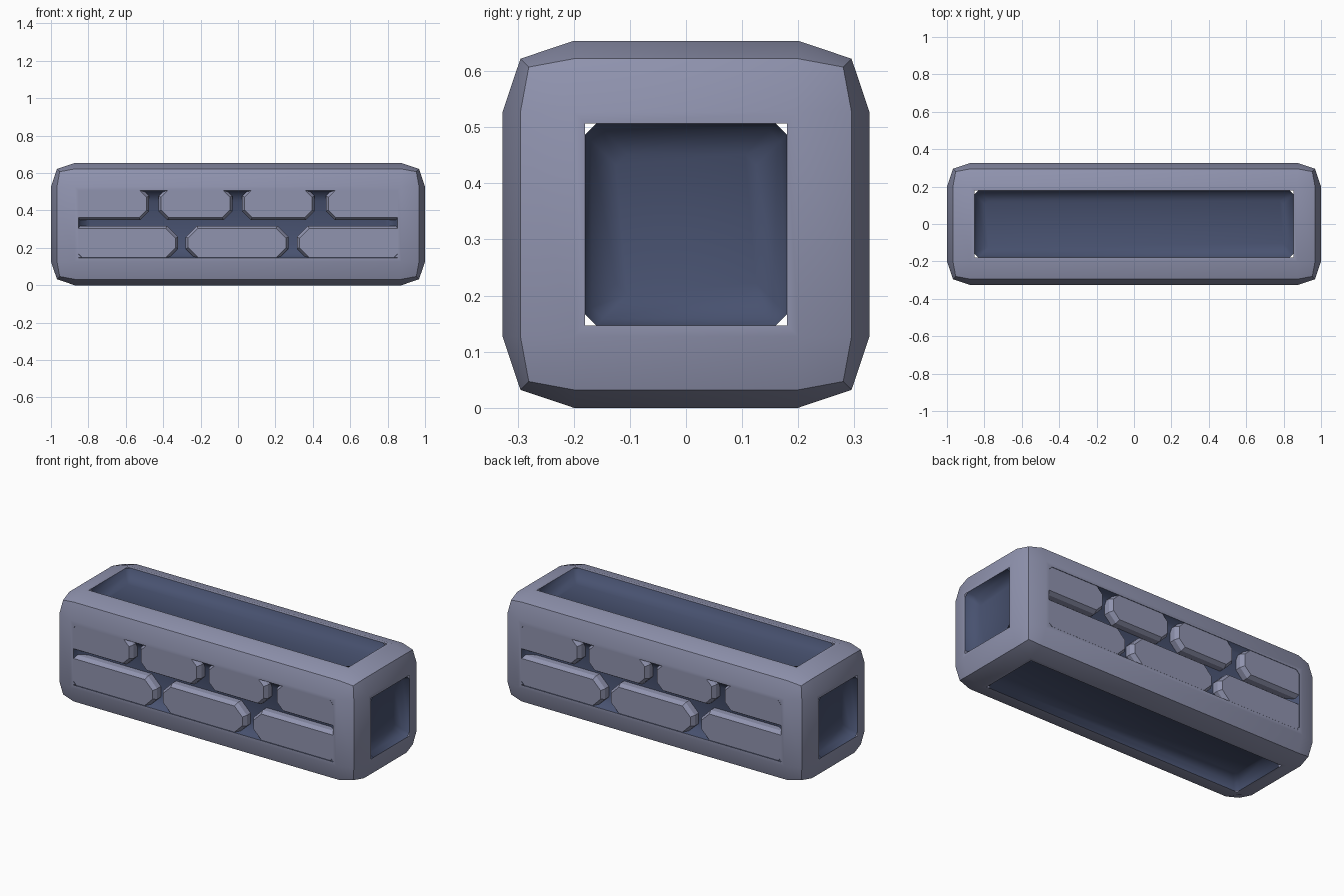
import bpy, bmesh, math
from mathutils import Matrix, Vector

cube = bpy.data.objects.get("Cube")
if cube:
    bpy.data.objects.remove(cube, do_unlink=True)

HALF = 0.327                      # half height and half depth of the block
CENTRE = Vector((0, 0, HALF))
OPEN_X, OPEN = 0.853, 0.18        # half sizes of the openings
DEPTH = 0.06                      # depth of the recesses


def material(name, rgb):
    m = bpy.data.materials.new(name)
    m.use_nodes = True
    m.diffuse_color = (*rgb, 1)
    m.node_tree.nodes["Principled BSDF"].inputs["Base Color"].default_value = (*rgb, 1)
    return m


STONE = material("pale grey stone", (0.28, 0.295, 0.43))
MORTAR = material("dark blue mortar", (0.064, 0.083, 0.16))


def finish(bm, name, mat, smooth):
    mesh = bpy.data.meshes.new(name)
    bm.to_mesh(mesh)
    bm.free()
    mesh.materials.append(mat)
    ob = bpy.data.objects.new(name, mesh)
    bpy.context.collection.objects.link(ob)
    if smooth:
        bpy.ops.object.select_all(action='DESELECT')
        ob.select_set(True)
        bpy.context.view_layer.objects.active = ob
        bpy.ops.object.shade_smooth_by_angle(angle=math.radians(smooth))


# Frame: rounded block with an opening cut in each side
bm = bmesh.new()
bmesh.ops.create_cube(bm, size=2, matrix=Matrix.Translation(CENTRE) @ Matrix.Diagonal((1, HALF, HALF, 1)))
bmesh.ops.bevel(bm, geom=bm.edges[:], offset=0.127, segments=2, profile=0.56, affect='EDGES')
sides = [f for f in bm.faces if max(abs(c) for c in f.normal) > 0.999]
bmesh.ops.inset_individual(bm, faces=sides, thickness=0.02, depth=0, use_even_offset=True)
bmesh.ops.delete(bm, geom=sides, context='FACES')
finish(bm, "frame", STONE, 30)


def chamfered_rect(u0, u1, v0, v1, left, right):
    """Rectangle outline whose left and right corners can be cut off."""
    pts = []
    for u, v, du, dv, cut in ((u0, v0, 1, 1, left), (u1, v0, -1, 1, right),
                              (u1, v1, -1, -1, right), (u0, v1, 1, -1, left)):
        if not cut:
            pts.append((u, v))
            continue
        pair = [(u, v + dv * cut), (u + du * cut, v)]
        pts += pair if du == dv else pair[::-1]
    return pts


# Recessed trays behind the six openings, rounded where wall meets floor
def tray(name, half_u, reach, turn):
    bm = bmesh.new()
    loops = []
    for inset, depth in ((0, 0), (0.012, 0.6), (0.055, 1)):
        u, v = half_u - inset, OPEN - inset
        outline = chamfered_rect(-u, u, -v, v, 0.02, 0.02)
        loops.append([bm.verts.new((a, b, reach - depth * DEPTH)) for a, b in outline])
    for outer, inner in zip(loops, loops[1:]):
        for i in range(len(outer)):
            j = (i + 1) % len(outer)
            bm.faces.new((outer[i], outer[j], inner[j], inner[i]))
    bm.faces.new(loops[-1])
    bmesh.ops.transform(bm, matrix=Matrix.Translation(CENTRE) @ turn, verts=bm.verts)
    finish(bm, name, MORTAR, 60)


for k, side in enumerate(("top", "front", "bottom", "back")):
    tray(side + "_recess", OPEN_X, HALF, Matrix.Rotation(k * math.pi / 2, 4, 'X'))
for side, sign in (("left", 1), ("right", -1)):
    tray(side + "_recess", OPEN, 1, Matrix.Rotation(sign * math.pi / 2, 4, 'Y'))


# Bricks: cut-corner slabs with a bevelled face, on the front and the back
def brick(name, x0, x1, z0, z1, cut, turn):
    left = cut if x0 > -OPEN_X else 0
    right = cut if x1 < OPEN_X else 0
    bm = bmesh.new()
    outline = chamfered_rect(x0, x1, z0, z1, left, right)
    face = bm.faces.new([bm.verts.new((x, DEPTH - HALF, z)) for x, z in outline])
    out = bmesh.ops.extrude_face_region(bm, geom=[face])["geom"]
    moved = [g for g in out if isinstance(g, bmesh.types.BMVert)]
    front = [g for g in out if isinstance(g, bmesh.types.BMFace)]
    bmesh.ops.translate(bm, verts=moved, vec=(0, 0.025 - DEPTH, 0))
    bmesh.ops.recalc_face_normals(bm, faces=bm.faces)
    bmesh.ops.inset_region(bm, faces=front, thickness=0.014, depth=0.023, use_even_offset=True)
    bmesh.ops.transform(bm, matrix=turn, verts=bm.verts)
    finish(bm, name, STONE, 0)


EDGE = OPEN_X + 0.015
ROWS = {
    "upper": ((-EDGE, -0.475, -0.425, -0.03, 0.022, 0.41, 0.47, EDGE), 0.348, 0.525, 0.048),
    "lower": ((-EDGE, -0.32, -0.28, 0.27, 0.315, EDGE), 0.135, 0.318, 0.06),
}
for side, angle in (("front", 0), ("back", math.pi)):
    for row, (ends, z0, z1, cut) in ROWS.items():
        for i in range(0, len(ends), 2):
            brick(f"{side}_{row}_brick_{i // 2 + 1}", ends[i], ends[i + 1], z0, z1, cut,
                  Matrix.Rotation(angle, 4, 'Z'))
